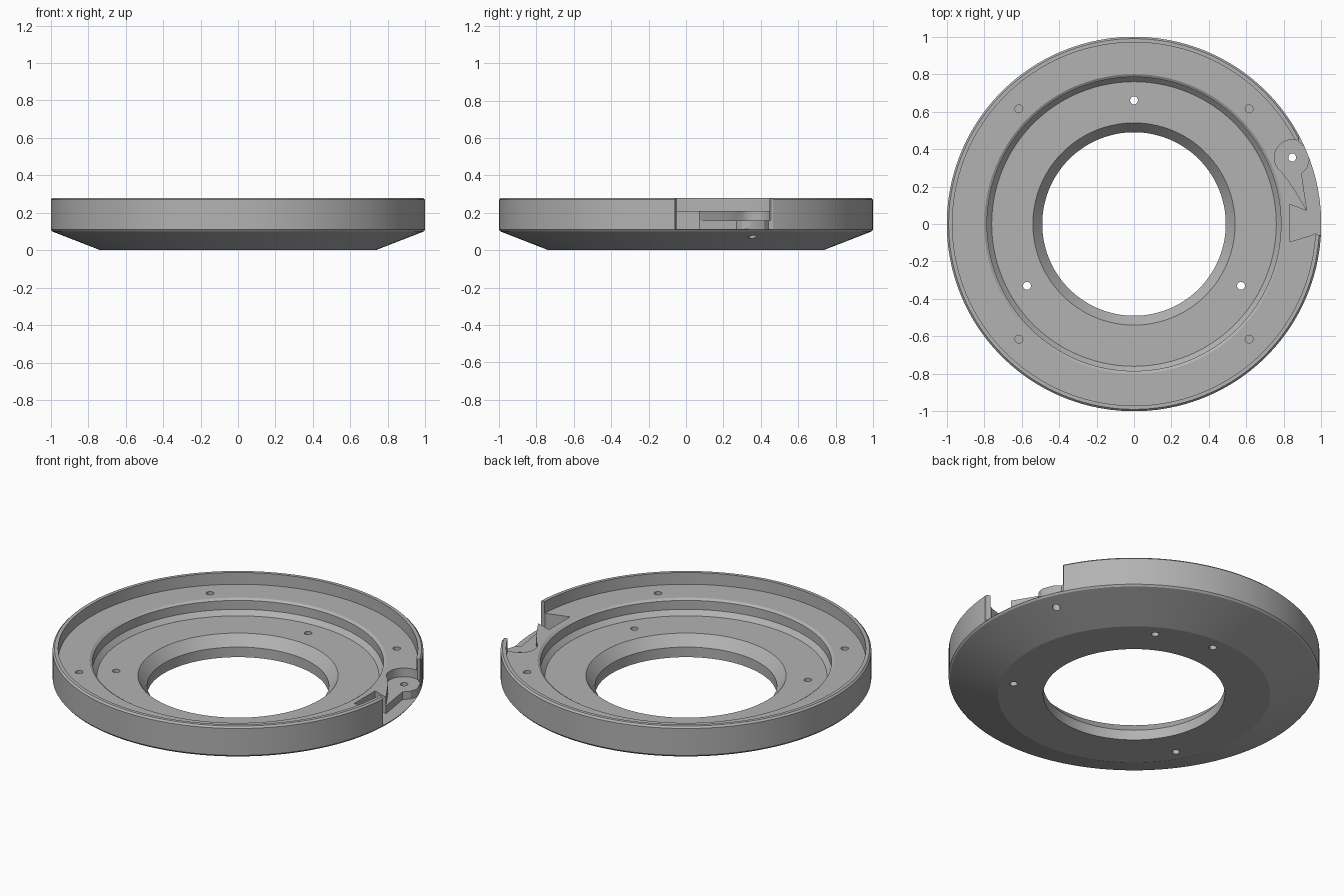
import bpy
import bmesh
from math import cos, sin, pi, radians

if "Cube" in bpy.data.objects:
    bpy.data.objects.remove(bpy.data.objects["Cube"])

grey = bpy.data.materials.new("plain grey")
grey.use_nodes = True
grey.diffuse_color = (0.45, 0.45, 0.45, 1)
grey.node_tree.nodes["Principled BSDF"].inputs["Base Color"].default_value = (0.45, 0.45, 0.45, 1)


def make_object(name, bm):
    bmesh.ops.recalc_face_normals(bm, faces=bm.faces)
    mesh = bpy.data.meshes.new(name)
    bm.to_mesh(mesh)
    bm.free()
    mesh.materials.append(grey)
    obj = bpy.data.objects.new(name, mesh)
    bpy.context.collection.objects.link(obj)
    return obj


def lathe(name, profile, steps=160):
    """Revolve a closed (radius, height) profile about z."""
    bm = bmesh.new()
    rings = [[bm.verts.new((r * cos(2 * pi * i / steps), r * sin(2 * pi * i / steps), z))
              for r, z in profile] for i in range(steps)]
    n = len(profile)
    for i in range(steps):
        a, b = rings[i], rings[(i + 1) % steps]
        for j in range(n):
            k = (j + 1) % n
            bm.faces.new((a[j], b[j], b[k], a[k]))
    return make_object(name, bm)


def prism(name, outline, low, high):
    """Extrude a plan outline between two heights."""
    bm = bmesh.new()
    face = bm.faces.new([bm.verts.new((x, y, low)) for x, y in outline])
    up = bmesh.ops.extrude_face_region(bm, geom=[face])
    for v in up["geom"]:
        if isinstance(v, bmesh.types.BMVert):
            v.co.z = high
    return make_object(name, bm)


def arc(cx, cy, r, start, end, steps):
    return [(cx + r * cos(radians(start + (end - start) * i / steps)),
             cy + r * sin(radians(start + (end - start) * i / steps)))
            for i in range(steps + 1)]


def cut(body, cutter):
    """Subtract the cutter for good and remove it."""
    mod = body.modifiers.new("cut", "BOOLEAN")
    mod.operation = "DIFFERENCE"
    mod.solver = "EXACT"
    mod.object = cutter
    bpy.context.view_layer.objects.active = body
    bpy.ops.object.modifier_apply(modifier=mod.name)
    bpy.data.objects.remove(cutter)


def drill(body, x, y, low, high, r=0.021):
    cut(body, prism("drill", arc(x, y, r, 0, 345, 23), low, high))


# Stepped ring: tapered underside, rim wall, shelf, groove step, floor, bore
ring = lathe("ring_body", [
    (0.49, 0), (0.735, 0), (0.992, 0.1), (1, 0.11), (1, 0.27), (0.99, 0.28),
    (0.97, 0.28), (0.97, 0.21), (0.8, 0.21), (0.785, 0.2), (0.785, 0.147),
    (0.76, 0.12), (0.54, 0.12), (0.49, 0.06)])

# Latch pocket: rounded lobe sunk into the shelf, open to the outside
lobe = arc(0.845, 0.355, 0.095, 75, 215, 14) + [
    (0.80, 0.265), (0.85, 0.195), (0.895, 0.12), (0.925, 0.07),
    (1.1, 0.07), (1.1, 0.46), (0.89, 0.46)]
cut(ring, prism("lobe_cutter", lobe, 0.158, 0.4))

# Deeper notch around the latch: catch recess and gap in the rim wall
notch = [(1.1, -0.06), (0.99, -0.06), (0.965, -0.05), (0.95, -0.06),
         (0.83, -0.095), (0.83, 0.105), (0.925, 0.07), (0.908, 0.18), (0.895, 0.27),
         (0.925, 0.3), (0.937, 0.34), (0.93, 0.4), (0.88, 0.44), (0.88, 0.465), (1.1, 0.465)]
cut(ring, prism("notch_cutter", notch, 0.112, 0.4))

# Latch pivot hole and three mounting holes, all through
drill(ring, 0.845, 0.355, -0.1, 0.4)
for angle in (90, 210, 330):
    drill(ring, 0.66 * cos(radians(angle)), 0.66 * sin(radians(angle)), -0.1, 0.2)

# Blind holes: four in the shelf and one underneath
for sx in (-1, 1):
    for sy in (-1, 1):
        drill(ring, 0.615 * sx, 0.615 * sy, 0.11, 0.3)
drill(ring, 0.33, 0.57, -0.1, 0.06)

bpy.ops.object.select_all(action="DESELECT")
ring.select_set(True)
bpy.context.view_layer.objects.active = ring
bpy.ops.object.shade_smooth_by_angle(angle=radians(15))
